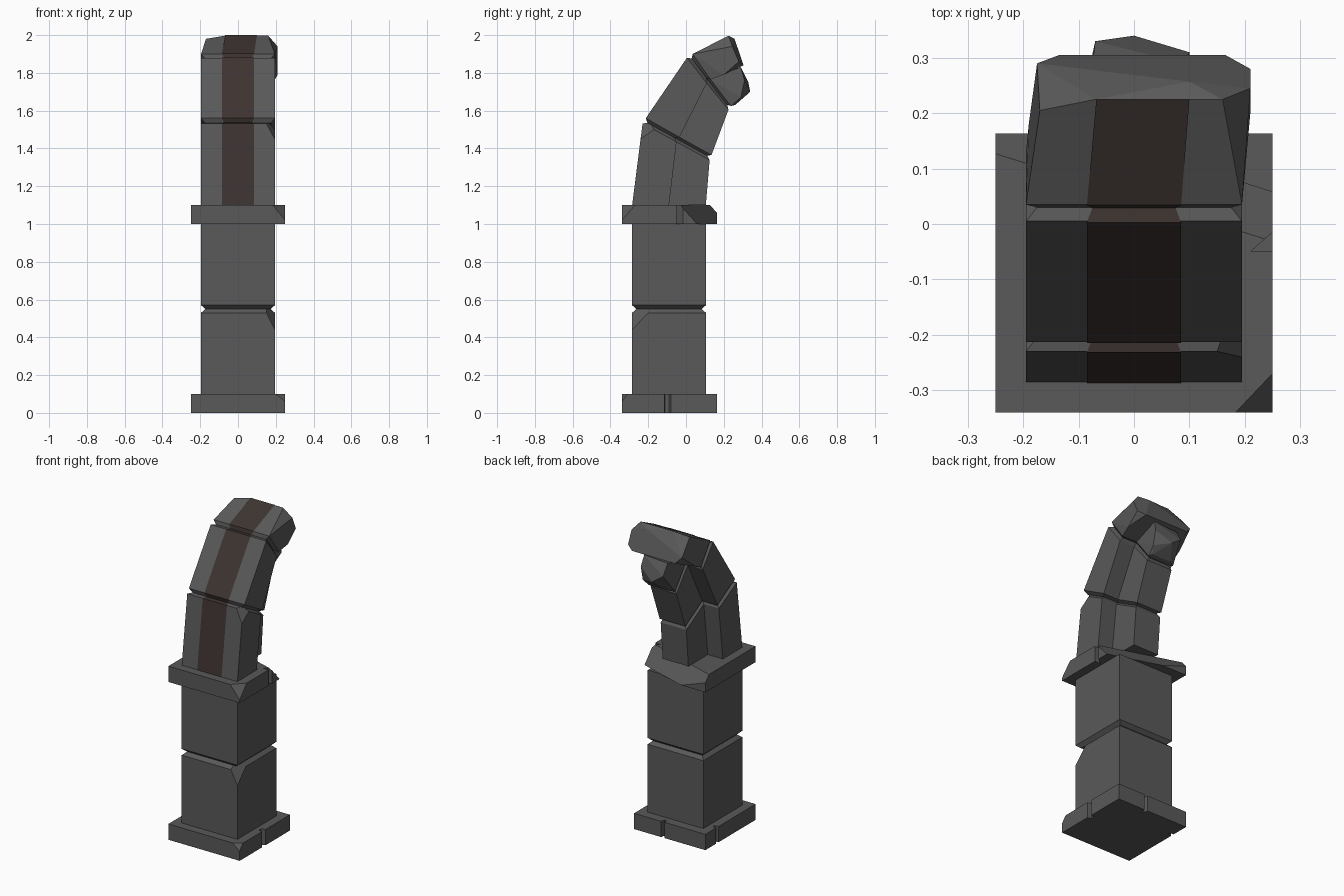
import bpy, bmesh
from mathutils import Vector as V

if "Cube" in bpy.data.objects:
    bpy.data.objects.remove(bpy.data.objects["Cube"])


def paint(name, rgb):
    m = bpy.data.materials.new(name)
    m.diffuse_color = (*rgb, 1)
    m.use_nodes = True
    m.node_tree.nodes["Principled BSDF"].inputs["Base Color"].default_value = m.diffuse_color
    return m


stone = paint("dark_stone", (.1, .1, .1))
brown = paint("brown_stone", (.047, .034, .03))


def finish(bm, name, chips=(), mat=stone):
    # each chip is a plane through three points that slices a corner off
    centre = sum((v.co for v in bm.verts), V()) / len(bm.verts)
    for a, b, c in chips:
        a, b, c = V(a), V(b), V(c)
        n = (b - a).cross(c - a).normalized()
        if n.dot(centre - a) > 0:
            n = -n
        geom = bm.verts[:] + bm.edges[:] + bm.faces[:]
        bmesh.ops.bisect_plane(bm, geom=geom, plane_co=a, plane_no=n, clear_outer=True)
        bmesh.ops.holes_fill(bm, edges=[e for e in bm.edges if e.is_boundary], sides=0)
    bmesh.ops.recalc_face_normals(bm, faces=bm.faces[:])
    me = bpy.data.meshes.new(name)
    bm.to_mesh(me)
    bm.free()
    me.materials.append(mat)
    ob = bpy.data.objects.new(name, me)
    bpy.context.collection.objects.link(ob)
    return ob


def loft(name, rings, chips=(), closed=True, mat=stone):
    bm = bmesh.new()
    rs = [[bm.verts.new(p) for p in r] for r in rings]
    n = len(rs[0])
    for a, b in zip(rs, rs[1:]):
        for k in range(n if closed else n - 1):
            j = (k + 1) % n
            bm.faces.new((a[k], a[j], b[j], b[k]))
    if closed:
        bm.faces.new(rs[0][::-1])
        bm.faces.new(rs[-1])
    return finish(bm, name, chips, mat)


def hull(name, pts):
    bm = bmesh.new()
    for p in pts:
        bm.verts.new(p)
    r = bmesh.ops.convex_hull(bm, input=bm.verts[:])
    junk = [g for g in r["geom_interior"] if isinstance(g, bmesh.types.BMVert)]
    bmesh.ops.delete(bm, geom=junk, context='VERTS')
    # merge nearly flat triangles into larger facets
    bmesh.ops.dissolve_limit(bm, angle_limit=0.12, verts=bm.verts[:], edges=bm.edges[:])
    return finish(bm, name)


def square(z, s=0.0):
    w = 0.195 - s
    return [(x * w, -0.09 + y * w, z) for x, y in ((-1, -1), (1, -1), (1, 1), (-1, 1))]


def slab(name, z, outline, chips):
    return loft(name, [[(x, y, h) for x, y in outline] for h in (z, z + 0.1)], chips)


# base plinth with three narrow slots
slab("base_plinth", 0,
     [(-.25, -.34), (.25, -.34), (.25, -.115), (.225, -.11), (.225, -.09), (.25, -.08), (.25, .163),
      (.06, .163), (.055, .138), (.04, .138), (.035, .163), (-.25, .163),
      (-.25, .055), (-.225, .05), (-.225, .035), (-.25, .03)],
     [((.2, -.34, .1), (.25, -.31, .1), (.25, -.34, .06))])

# capital slab with a side notch and broken corners
slab("capital_slab", 1.0,
     [(-.25, -.34), (.25, -.34), (.25, -.05), (.21, -.05), (.25, -.015), (.25, .163), (-.25, .163)],
     [((.212, -.31, 1.1), (.25, -.27, 1.1), (.25, -.34, 1.02)),
      ((-.25, .127, 1.1), (-.19, .108, 1.1), (-.25, .163, 1.06))])

# square shaft, two blocks meeting in a V groove
loft("lower_shaft_block", [square(.1), square(.53), square(.55, .022)],
     [((.15, -.285, .53), (.195, -.2, .53), (.195, -.285, .44))])
loft("upper_shaft_block", [square(.55, .022), square(.57), square(1.0)])


# T-shaped arch section: wide outer band and narrow inner rib
def tee(o, m, i, s=0.0):
    o, m, i = V(o), V(m), V(i)
    d = (i - o).normalized() * s
    o, m, i = o + d, m - d, i - d
    w, r = 0.195 - s, 0.09 - s
    return [(x, p[0], p[1]) for x, p in
            ((-w, o), (w, o), (w, m), (r, m), (r, i), (-r, i), (-r, m), (-w, m))]


joint1 = tee((-.222, 1.545), (-.043, 1.447), (.13, 1.352), .02)
joint2 = tee((.018, 1.892), (.12, 1.757), (.23, 1.615), .02)
loft("arch_block_low",
     [tee((-.285, 1.1), (-.09, 1.1), (.105, 1.1)),
      tee((-.23, 1.532), (-.05, 1.435), (.125, 1.338)), joint1],
     [((.15, -.23, 1.532), (.195, -.17, 1.5), (.195, -.24, 1.45))])
loft("arch_block_middle",
     [joint1, tee((-.213, 1.56), (-.035, 1.46), (.135, 1.365)),
      tee((.005, 1.88), (.11, 1.745), (.225, 1.605)), joint2])

# broken end of the outer band
top = tee((.035, 1.9), (.13, 1.765), (.238, 1.625))
hull("arch_broken_end",
     [joint2[k] for k in (0, 1, 2, 7)] + [top[k] for k in (0, 1, 2, 7)] +
     [(-.17, .205, 1.98), (-.07, .225, 1.997), (.16, .225, 1.997), (.1, .257, 1.98),
      (.21, .245, 1.94), (.21, .28, 1.86), (-.175, .29, 1.88), (-.135, .305, 1.84),
      (.165, .305, 1.84), (.21, .2, 1.79), (-.19, .18, 1.79)])

# broken end of the inner rib
hull("rib_broken_end",
     [joint2[k] for k in (3, 4, 5, 6)] + [top[k] for k in (3, 4, 5, 6)] +
     [(-.07, .33, 1.75), (0, .34, 1.70), (.1, .31, 1.76), (-.075, .29, 1.82), (.09, .29, 1.83),
      (.08, .26, 1.63), (-.05, .26, 1.63), (.1, .29, 1.67)])

# brown stripe running up the outer face
path = [(-.287, 1.1, .085), (-.232, 1.533, .085), (joint1[0][1] - .002, joint1[0][2] + .001, .075),
        (-.215, 1.561, .085), (.003, 1.881, .085), (joint2[0][1] - .001, joint2[0][2] + .002, .075),
        (.034, 1.902, .085)]
rows = [[(-w, y, z), (w, y, z)] for y, z, w in path]
rows.append([(-.068, .225, 2.0), (.1, .225, 2.0)])
stripe = loft("front_stripe", rows, closed=False, mat=brown)
if stripe.data.polygons[0].normal.y > 0:
    stripe.data.flip_normals()
